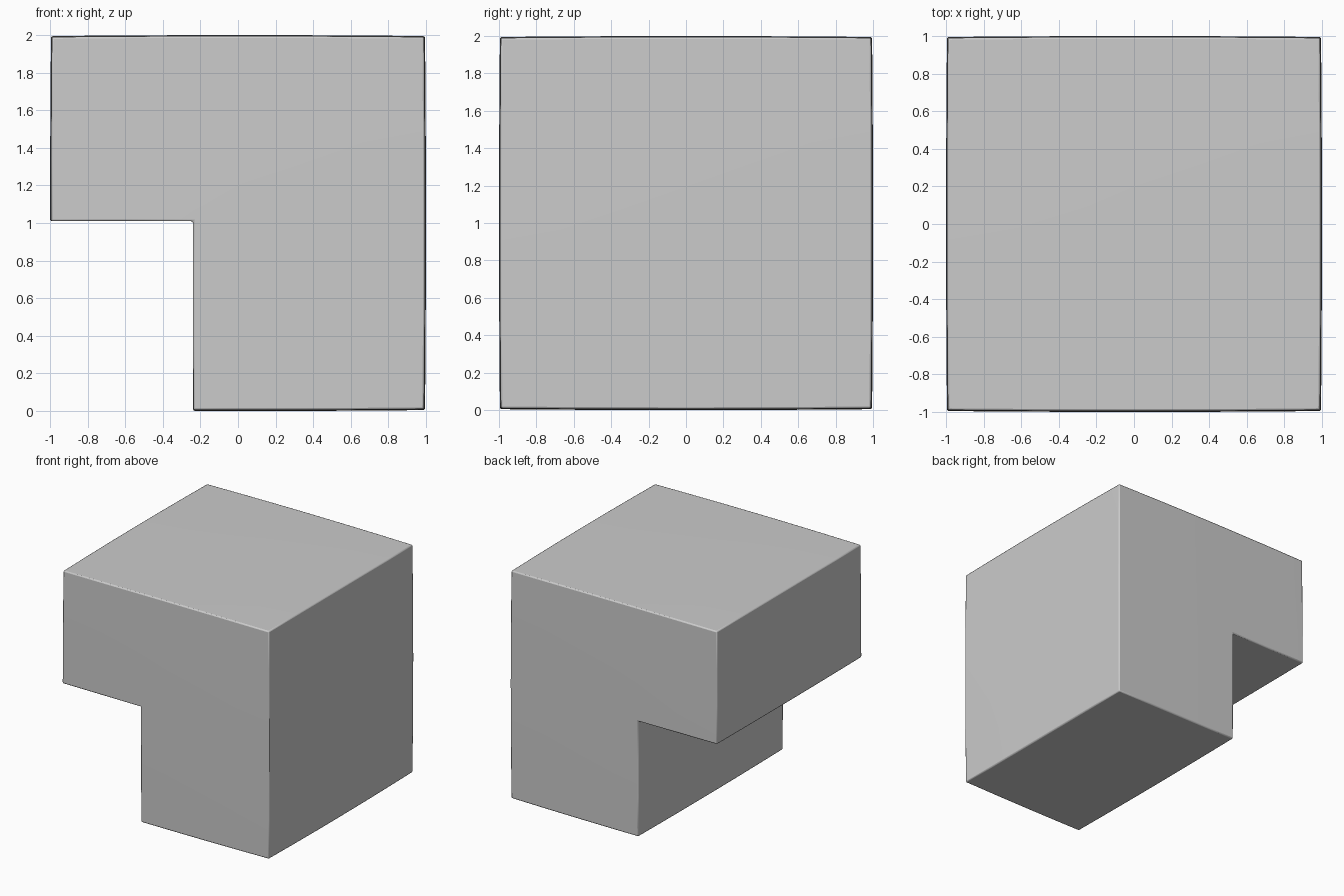
import bpy, bmesh
from math import radians

if "Cube" in bpy.data.objects:
    bpy.data.objects.remove(bpy.data.objects["Cube"])

BULGE = 0.01
NOTCH_X, NOTCH_Z = -0.24, 1.01

# L-shaped front profile (x, z), extruded along y
profile = [(-1, NOTCH_Z), (NOTCH_X, NOTCH_Z), (NOTCH_X, 0), (1, 0), (1, 2), (-1, 2)]
bm = bmesh.new()
face = bm.faces.new([bm.verts.new((x, -1, z)) for x, z in profile])
ext = bmesh.ops.extrude_face_region(bm, geom=[face])
bmesh.ops.translate(bm, vec=(0, 2, 0),
                    verts=[g for g in ext["geom"] if isinstance(g, bmesh.types.BMVert)])

# Grid cuts, aligned with the notch, so the faces can swell
cuts = {
    0: (-0.62, NOTCH_X, 0.0, 0.33, 0.67),
    1: (-0.67, -0.33, 0.0, 0.33, 0.67),
    2: (0.34, 0.67, NOTCH_Z, 1.34, 1.67),
}
for axis, positions in cuts.items():
    normal = [0, 0, 0]
    normal[axis] = 1
    for p in positions:
        co = [0, 0, 0]
        co[axis] = p
        bmesh.ops.bisect_plane(bm, geom=bm.verts[:] + bm.edges[:] + bm.faces[:],
                               dist=1e-5, plane_co=co, plane_no=normal)

# Very slight outward swelling of all sides
for v in bm.verts:
    x, y, z = v.co.x, v.co.y, v.co.z - 1
    v.co = (x * (1 - BULGE * (y * y + z * z) / 2),
            y * (1 - BULGE * (x * x + z * z) / 2),
            1 + z * (1 - BULGE * (x * x + y * y) / 2))
bmesh.ops.recalc_face_normals(bm, faces=bm.faces[:])

mesh = bpy.data.meshes.new("notched_block")
bm.to_mesh(mesh)
bm.free()
block = bpy.data.objects.new("notched_block", mesh)
bpy.context.collection.objects.link(block)

# Finely rounded edges
bevel = block.modifiers.new("edge_rounding", "BEVEL")
bevel.width = 0.01
bevel.segments = 2
bevel.limit_method = "ANGLE"
bevel.angle_limit = radians(40)

bpy.context.view_layer.objects.active = block
block.select_set(True)
bpy.ops.object.shade_smooth_by_angle(angle=radians(30))
